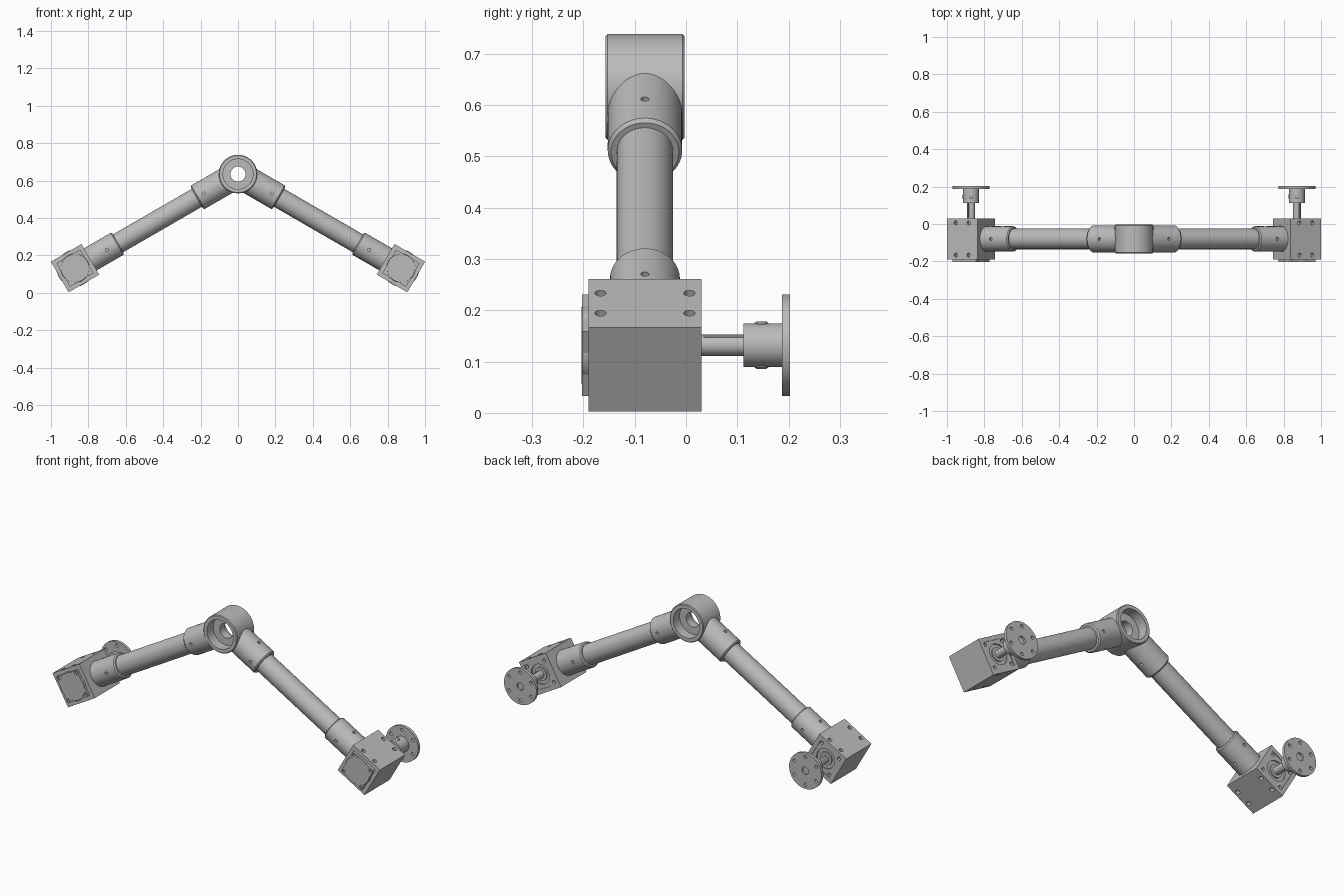
import bpy, bmesh, math
from mathutils import Vector, Matrix

default = bpy.data.objects.get("Cube")
if default:
    bpy.data.objects.remove(default, do_unlink=True)

metal = bpy.data.materials.new("grey_metal")
metal.use_nodes = True
GREY = (0.5, 0.5, 0.5, 1)
metal.diffuse_color = GREY
for node in metal.node_tree.nodes:
    if node.type == 'BSDF_PRINCIPLED':
        node.inputs["Base Color"].default_value = GREY

Y = Vector((0, 1, 0))
MID_Y = -0.08
HUB = Vector((0, MID_Y, 0.635))
TILT = math.radians(30)


def finish(name, bm):
    bmesh.ops.recalc_face_normals(bm, faces=bm.faces)
    mesh = bpy.data.meshes.new(name)
    bm.to_mesh(mesh)
    bm.free()
    mesh.materials.append(metal)
    ob = bpy.data.objects.new(name, mesh)
    bpy.context.collection.objects.link(ob)
    return ob


def lathe(name, origin, axis, profile, seg=64):
    """Solid of revolution from (distance along axis, radius) pairs."""
    rot = axis.to_track_quat('Z', 'Y').to_matrix()
    bm = bmesh.new()
    rings = []
    for t, r in profile:
        ring = []
        for i in range(seg):
            a = math.tau * i / seg
            p = Vector((r * math.cos(a), r * math.sin(a), t))
            ring.append(bm.verts.new(origin + rot @ p))
        rings.append(ring)
    for a, b in zip(rings, rings[1:]):
        for i in range(seg):
            j = (i + 1) % seg
            bm.faces.new((a[i], a[j], b[j], b[i]))
    bm.faces.new(rings[0])
    bm.faces.new(rings[-1])
    return finish(name, bm)


def block(name, center, size, angle):
    bm = bmesh.new()
    m = (Matrix.Translation(center) @ Matrix.Rotation(angle, 4, 'Y')
         @ Matrix.Diagonal((*size, 1)))
    bmesh.ops.create_cube(bm, size=1, matrix=m)
    return finish(name, bm)


def combine(target, tool, operation='DIFFERENCE'):
    mod = target.modifiers.new("join", 'BOOLEAN')
    mod.operation = operation
    mod.solver = 'EXACT'
    mod.object = tool
    bpy.context.view_layer.objects.active = target
    bpy.ops.object.modifier_apply(modifier=mod.name)
    bpy.data.objects.remove(tool, do_unlink=True)


def drill(target, surface, outward, radius, depth):
    """Blind round hole going inwards from a surface point."""
    tool = lathe("cutter", surface, outward, [(-depth, radius), (0.01, radius)], 24)
    combine(target, tool)


def drill_sleeve(ob, d, n, radius, side_t, top_t):
    for s in (-1, 1):
        drill(ob, HUB + d * side_t + Y * s * radius, Y * s, 0.008, 0.015)
        drill(ob, HUB + d * top_t + n * s * radius, n * s, 0.008, 0.015)


# Central hub with its two sleeves, bored from both ends
hub = lathe("central_hub", HUB, Y, [(-0.077, 0.099), (-0.073, 0.103),
                                    (0.073, 0.103), (0.077, 0.099)], 96)
arms = []
for side, s in (("left", 1), ("right", -1)):
    d = Vector((s * math.cos(TILT), 0, -math.sin(TILT)))
    n = Vector((s * math.sin(TILT), 0, math.cos(TILT)))
    arms.append((side, s * TILT, d, n))
    sleeve = lathe("sleeve", HUB, d, [(0.02, 0.0725), (0.247, 0.0725), (0.254, 0.066)])
    combine(hub, sleeve, 'UNION')
for profile in ([(-0.1, 0.08), (-0.022, 0.08)], [(0.022, 0.08), (0.1, 0.08)],
                [(-0.1, 0.04), (0.1, 0.04)]):
    combine(hub, lathe("bore", HUB, Y, profile))
for side, angle, d, n in arms:
    drill_sleeve(hub, d, n, 0.0725, 0.21, 0.172)

S = 0.189
for side, angle, d, n in arms:
    # Arm tube and lower sleeve
    lathe(side + "_arm_tube", HUB, d, [(0.24, 0.055), (0.76, 0.055)])
    sleeve = lathe(side + "_lower_sleeve", HUB, d,
                   [(0.741, 0.062), (0.747, 0.068), (0.93, 0.068)])
    drill_sleeve(sleeve, d, n, 0.068, 0.81, 0.846)

    # Gearbox housing
    c = HUB + d * 1.006
    corners = [d * i + n * j for i in (-0.06, 0.06) for j in (-0.06, 0.06)]
    house = block(side + "_gearbox", c, (S, 0.22, S), angle)
    for i in (-0.039, 0.039):
        for y in (-0.0865, 0.0865):
            for k in (-1, 1):
                drill(house, c + d * i + Y * y + n * k * S / 2, n * k, 0.011, 0.02)

    # Recessed output face with a bearing ring
    back = c + Y * 0.11
    combine(house, block("recess", back, (0.145, 0.008, 0.145), angle))
    drill(house, back, Y, 0.055, 0.012)
    for p in corners:
        drill(house, back + p, Y, 0.009, 0.02)
    lathe(side + "_bearing_ring", back, Y, [(-0.03, 0.036), (-0.005, 0.036)])

    # Front cover: square plate with a round cap and corner screw holes
    front = c - Y * 0.11
    plate = block(side + "_cover_plate", front - Y * 0.0055, (0.145, 0.015, 0.145), angle)
    for p in corners:
        drill(plate, front + p - Y * 0.013, -Y, 0.008, 0.008)
    lathe(side + "_cover_cap", front, -Y, [(0.0, 0.0765), (0.012, 0.0765), (0.0135, 0.075)])

    # Output shaft with keyway
    shaft = lathe(side + "_output_shaft", c, Y, [(0.07, 0.021), (0.272, 0.021)], 48)
    combine(shaft, block("keyway", c + Y * 0.155 + n * 0.021, (0.012, 0.08, 0.014), angle))

    # Flange: collar and disc in one turned piece with bolt holes
    flange = lathe(side + "_flange", c, Y, [(0.192, 0.0425), (0.267, 0.0425),
                                            (0.267, 0.099), (0.283, 0.099)], 96)
    for i in range(6):
        a = math.tau * i / 6
        p = c + Y * 0.283 + (d * math.cos(a) + n * math.sin(a)) * 0.077
        drill(flange, p, Y, 0.009, 0.03)
    drill(flange, c + Y * 0.283, Y, 0.021, 0.05)

    # Set screws around the collar
    for name, axis in (("upper", Vector((0, 0, 1))), ("lower", Vector((0, 0, -1))),
                       ("side", Vector((-1, 0, 0)))):
        lathe(f"{side}_{name}_set_screw", c + Y * 0.227, axis,
              [(0.03, 0.014), (0.043, 0.014), (0.0465, 0.009)], 24)

# Smooth round surfaces, keep edges crisp
bpy.ops.object.select_all(action='DESELECT')
for ob in bpy.context.scene.objects:
    if ob.type == 'MESH':
        ob.select_set(True)
        bpy.context.view_layer.objects.active = ob
bpy.ops.object.shade_smooth_by_angle(angle=TILT)
